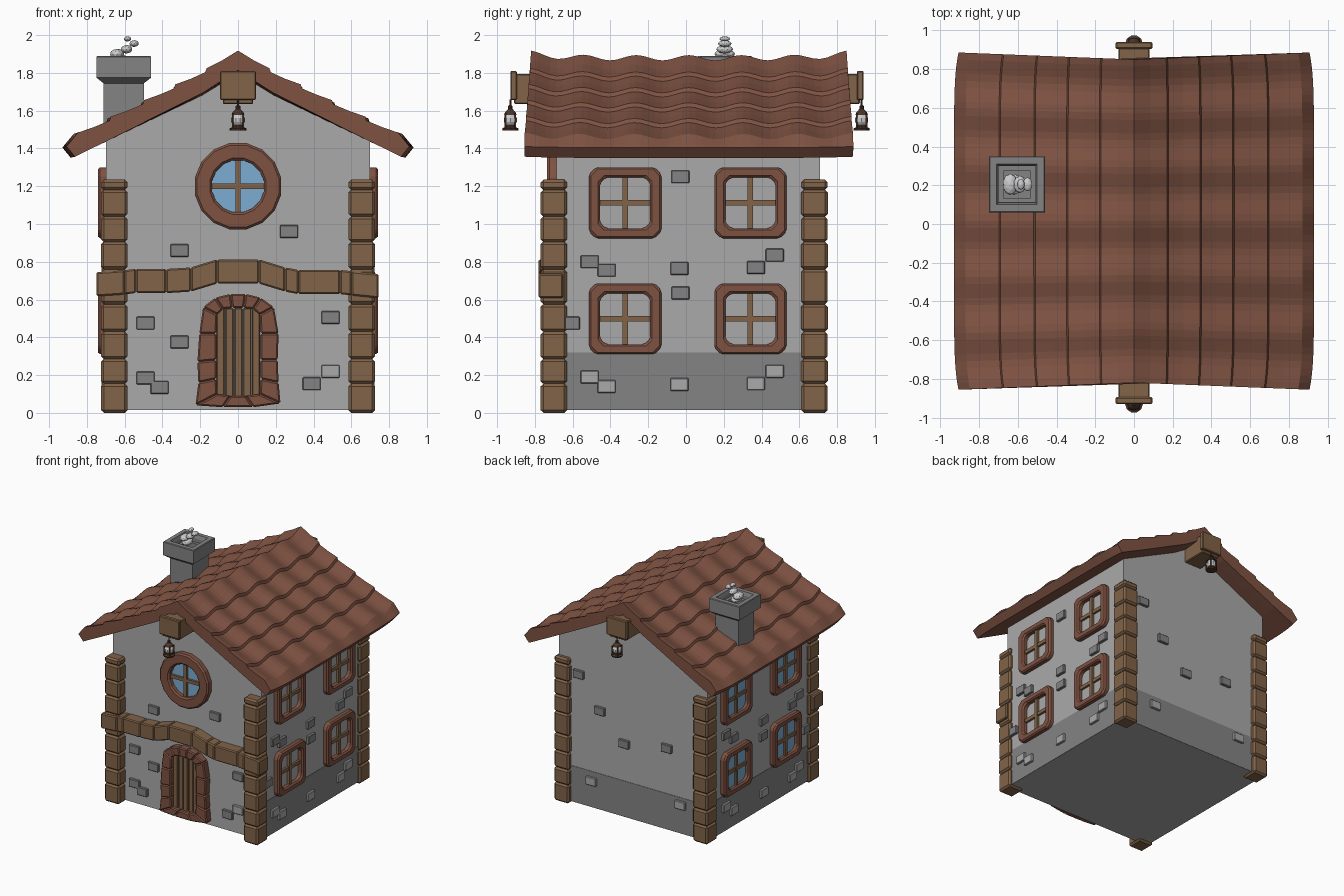
import bpy, bmesh
from math import pi, cos, sin, sqrt
from mathutils import Matrix, Vector

if "Cube" in bpy.data.objects:
    bpy.data.objects.remove(bpy.data.objects["Cube"])


def material(name, r, g, b):
    m = bpy.data.materials.new(name)
    m.diffuse_color = (r, g, b, 1)
    m.use_nodes = True
    m.node_tree.nodes["Principled BSDF"].inputs["Base Color"].default_value = m.diffuse_color
    return m


TILE = material("red_brown", 0.21, 0.085, 0.055)
WOOD = material("wood", 0.22, 0.125, 0.065)
DARK = material("dark_wood", 0.07, 0.035, 0.022)
WALL = material("plaster", 0.40, 0.40, 0.40)
STONE = material("stone", 0.23, 0.23, 0.23)
GLASS = material("glass", 0.2, 0.42, 0.65)
PALE = material("pale", 0.7, 0.7, 0.7)

# Wall frames: (u, v, d) = along the wall, up, outward
FRONT, RIGHT, BACK, LEFT = (Matrix.Rotation(a, 3, 'Z') for a in (0, pi / 2, pi, -pi / 2))


def finish(name, bm, mat, bevel=0):
    bmesh.ops.recalc_face_normals(bm, faces=bm.faces[:])
    me = bpy.data.meshes.new(name)
    bm.to_mesh(me)
    bm.free()
    me.materials.append(mat)
    ob = bpy.data.objects.new(name, me)
    bpy.context.collection.objects.link(ob)
    if bevel:
        mod = ob.modifiers.new("bevel", 'BEVEL')
        mod.width, mod.segments, mod.limit_method = bevel, 1, 'ANGLE'
    return ob


def loft(bm, rings, caps=True, closed=False):
    vs = [[bm.verts.new(p) for p in r] for r in rings]
    pairs = list(zip(vs, vs[1:])) + ([(vs[-1], vs[0])] if closed else [])
    n = len(vs[0])
    for a, b in pairs:
        for i in range(n):
            j = (i + 1) % n
            bm.faces.new((a[i], a[j], b[j], b[i]))
    if caps and not closed:
        bm.faces.new(vs[0])
        bm.faces.new(vs[-1])


def prism(bm, pts, d0, d1, M=FRONT):
    loft(bm, [[M @ Vector((u, -d, v)) for u, v in pts] for d in (d0, d1)])


def frame(bm, outer, inner, d0, d1, M=FRONT):
    loft(bm, [[M @ Vector((u, -d, v)) for u, v in pts]
              for pts, d in ((outer, d0), (outer, d1), (inner, d1), (inner, d0))], closed=True)


def rect(u, v, w, h, c=0):
    a, b = w / 2, h / 2
    if not c:
        return [(u - a, v - b), (u + a, v - b), (u + a, v + b), (u - a, v + b)]
    return [(u + x, v + y) for x, y in ((-a + c, -b), (a - c, -b), (a, -b + c), (a, b - c),
                                        (a - c, b), (-a + c, b), (-a, b - c), (-a, -b + c))]


def circle(v, r, n):
    return [(r * cos(2 * pi * (i + .5) / n), v + r * sin(2 * pi * (i + .5) / n)) for i in range(n)]


def lathe(bm, profile, x, y, n=10):
    # four sides gives a square whose profile value is the half width
    k, off = (sqrt(2), pi / 4) if n == 4 else (1, 0)
    loft(bm, [[(x + k * r * cos(off + 2 * pi * i / n), y + k * r * sin(off + 2 * pi * i / n), z)
               for i in range(n)] for r, z in profile])


# House walls with gables
bm = bmesh.new()
prism(bm, [(-.7, .015), (.7, .015), (.7, 1.46), (.19, 1.72), (0, 1.82), (-.19, 1.72), (-.7, 1.46)], -.71, .685)
finish("walls", bm, WALL)

# Dark stone course on the sides and back
bm = bmesh.new()
for M, d in ((RIGHT, .7), (BACK, .71), (LEFT, .7)):
    prism(bm, rect(0, .168, 1.34, .305), d - .01, d + .003, M)
finish("stone_course", bm, STONE)

# Scattered wall bricks
front = [(-.31, .86), (.27, .96), (-.49, .475), (-.31, .375), (.49, .505), (-.49, .185), (-.415, .135), (.39, .155)]
side = [(-.03, 1.25), (-.51, .8), (-.42, .755), (-.035, .765), (.37, .77), (.47, .835), (-.03, .635), (-.61, .475)]
side_low = [(-.51, .19), (-.42, .14), (-.035, .15), (.37, .155), (.47, .22)]
back = [(-.51, 1.12), (-.31, .86), (-.08, .64), (.32, .71)]
back_low = [(-.39, .24), (.45, .26)]
for name, mat, sets in (
        ("dark_bricks", STONE, ((FRONT, .685, 1, front), (RIGHT, .7, 1, side), (LEFT, .7, -1, side), (BACK, .71, 1, back))),
        ("light_bricks", WALL, ((FRONT, .685, 1, [(.49, .22)]), (RIGHT, .7, 1, side_low), (LEFT, .7, -1, side_low),
                                (BACK, .71, 1, back_low)))):
    bm = bmesh.new()
    for M, d, s, places in sets:
        for u, v in places:
            prism(bm, rect(s * u, v, .096, .068), d - .02, d + .022, M)
    finish(name, bm, mat, .004)

# Corner posts of stacked blocks
bm = bmesh.new()
levels = [0, .155, .285, .43, .575, .76, .905, 1.04, 1.18, 1.235]
for x in (-.655, .655):
    for y in (-.70, .68):
        for k, (a, b) in enumerate(zip(levels, levels[1:])):
            w = .069 + .002 * (k % 2)
            lathe(bm, [(w, a), (w, b)], x, y, 4)
finish("corner_posts", bm, WOOD, .014)

# Arched beam over the door
bm = bmesh.new()
top = [(-.75, .745), (-.6, .755), (-.54, .763), (-.38, .762), (-.25, .77), (-.11, .813),
       (.11, .813), (.25, .77), (.32, .757), (.54, .757), (.6, .75), (.745, .735)]
for (x0, z0), (x1, z1) in zip(top, top[1:]):
    prism(bm, [(x0, z0 - .128), (x1, z1 - .128), (x1, z1), (x0, z0)], .65, .78)
finish("arched_beam", bm, WOOD, .008)

# Door surround stones
outer = [(-.225, .04), (-.21, .16), (-.215, .27), (-.205, .42), (-.185, .56), (-.12, .61), (-.04, .63), (.04, .63),
         (.12, .61), (.19, .56), (.215, .42), (.21, .28), (.215, .16), (.225, .05), (.08, .03), (-.08, .03)]
inner = [(-.11, .1), (-.115, .18), (-.115, .28), (-.115, .42), (-.11, .52), (-.08, .55), (-.03, .555), (.03, .555),
         (.08, .55), (.115, .52), (.12, .42), (.12, .28), (.12, .18), (.115, .1), (.04, .09), (-.04, .09)]
bm = bmesh.new()
for i in range(16):
    j = (i + 1) % 16
    prism(bm, [outer[i], outer[j], inner[j], inner[i]], .67, .745)
finish("door_surround", bm, TILE, .008)

# Door planks
bm = bmesh.new()
for i in range(5):
    prism(bm, rect(-.092 + .047 * i, .32, .042, .47), .68, .715 - .008 * (i % 2))
finish("door_planks", bm, WOOD, .005)

# Round front window
bm = bmesh.new()
frame(bm, circle(1.2, .233, 16), circle(1.2, .14, 16), .67, .735)
finish("round_window_frame", bm, TILE, .012)
bm = bmesh.new()
prism(bm, circle(1.2, .15, 16), .67, .692)
finish("round_window_glass", bm, GLASS)
bm = bmesh.new()
prism(bm, rect(0, 1.2, .28, .028), .68, .712)
prism(bm, rect(0, 1.2, .028, .28), .68, .715)
finish("round_window_bars", bm, WOOD)

# Side windows; only the left ones are glazed
frames, bars, panes = bmesh.new(), bmesh.new(), bmesh.new()
for M, s in ((RIGHT, 1), (LEFT, -1)):
    for u in (-.322 * s, .341 * s):
        for v in (1.112, .498):
            frame(frames, rect(u, v, .382, .375, .035), rect(u, v, .265, .27, .03), .68, .742, M)
            prism(bars, rect(u, v, .28, .03), .69, .718, M)
            prism(bars, rect(u, v, .03, .28), .69, .721, M)
            if s < 0:
                prism(panes, rect(u, v, .28, .28), .69, .706, M)
finish("side_window_frames", frames, TILE, .012)
finish("side_window_bars", bars, WOOD)
finish("side_window_glass", panes, GLASS)

# Tiled roof: stepped section lofted along y with a wave
line = [(0, 1.87), (.19, 1.755), (.55, 1.585), (.9, 1.425)]


def slope(x):
    for (x0, z0), (x1, z1) in zip(line, line[1:]):
        if x <= x1:
            return z0 + (z1 - z0) * (x - x0) / (x1 - x0)


rows = [0, .17, .34, .51, .69, .87]
half = [(0, slope(0) + .01)]
for a, b in zip(rows, rows[1:]):
    half += [((a + b) / 2, slope((a + b) / 2) + .012), (b, slope(b) + .024)]
    if b < .87:
        half.append((b + .008, slope(b) + .002))
n_top = len(half)
half += [(.93, 1.405), (.885, 1.35), (.7, 1.435), (.19, 1.675), (0, 1.79)]
section = [(x, z, i < n_top) for i, (x, z) in enumerate(half)]
section += [(-x, z, t) for x, z, t in section[-2:0:-1]]
rings, N = [], 48
for k in range(N + 1):
    t = 2 * k / N - 1
    wave = .014 * cos(6 * pi * (t + 1))
    ring = []
    for x, z, is_top in section:
        rise = .024 * t ** 6 * (1 - abs(x) / 1.2)
        ring.append((x * (1 - .025 * t ** 8), .015 + t * (.835 + .035 * abs(x) / .9),
                     z + rise + (wave if is_top else 0)))
    rings.append(ring)
bm = bmesh.new()
loft(bm, rings)
finish("tiled_roof", bm, TILE)

# Chimney with hollow cap
bm = bmesh.new()
lathe(bm, [(.107, 1.47), (.107, 1.745), (.145, 1.775), (.145, 1.885), (.14, 1.89), (.105, 1.89),
           (.095, 1.86), (.095, 1.83), (.07, 1.83), (.07, 1.79)], -.605, .205, 4)
finish("chimney", bm, STONE)

# Smoke puffs
bm = bmesh.new()
for x, z, r in ((-.64, 1.90, .055), (-.59, 1.925, .045), (-.55, 1.955, .036), (-.585, 1.98, .028), (-.62, 1.87, .055)):
    bmesh.ops.create_icosphere(bm, subdivisions=2, radius=r, matrix=Matrix.Translation((x, .205, z))
                               @ Matrix.Diagonal((.7, 1, .5, 1)))
finish("smoke", bm, PALE)

# Ridge beam ends and hanging lanterns, front and back
beams, metal, glow = bmesh.new(), bmesh.new(), bmesh.new()
for M, d in ((FRONT, .93), (BACK, .94)):
    prism(beams, rect(0, 1.715, .16, .16), .66, d - .02, M)
    prism(beams, rect(0, 1.733, .19, .155), d - .035, d, M)
    y = -.93 if M is FRONT else .93
    lathe(metal, [(.006, 1.59), (.006, 1.66)], 0, y, 6)
    lathe(metal, [(.034, 1.578), (.03, 1.59), (.012, 1.61), (.012, 1.625), (.004, 1.63)], 0, y)
    lathe(metal, [(.044, 1.495), (.046, 1.505), (.03, 1.513), (.028, 1.525)], 0, y)
    lathe(glow, [(.025, 1.522), (.036, 1.54), (.036, 1.56), (.025, 1.582)], 0, y)
    for i in range(4):
        a = pi / 4 + i * pi / 2
        lathe(metal, [(.004, 1.505), (.004, 1.585)], .038 * cos(a), y + .038 * sin(a), 4)
finish("ridge_beam_ends", beams, WOOD, .006)
finish("lantern_metal", metal, DARK)
finish("lantern_glass", glow, PALE)
